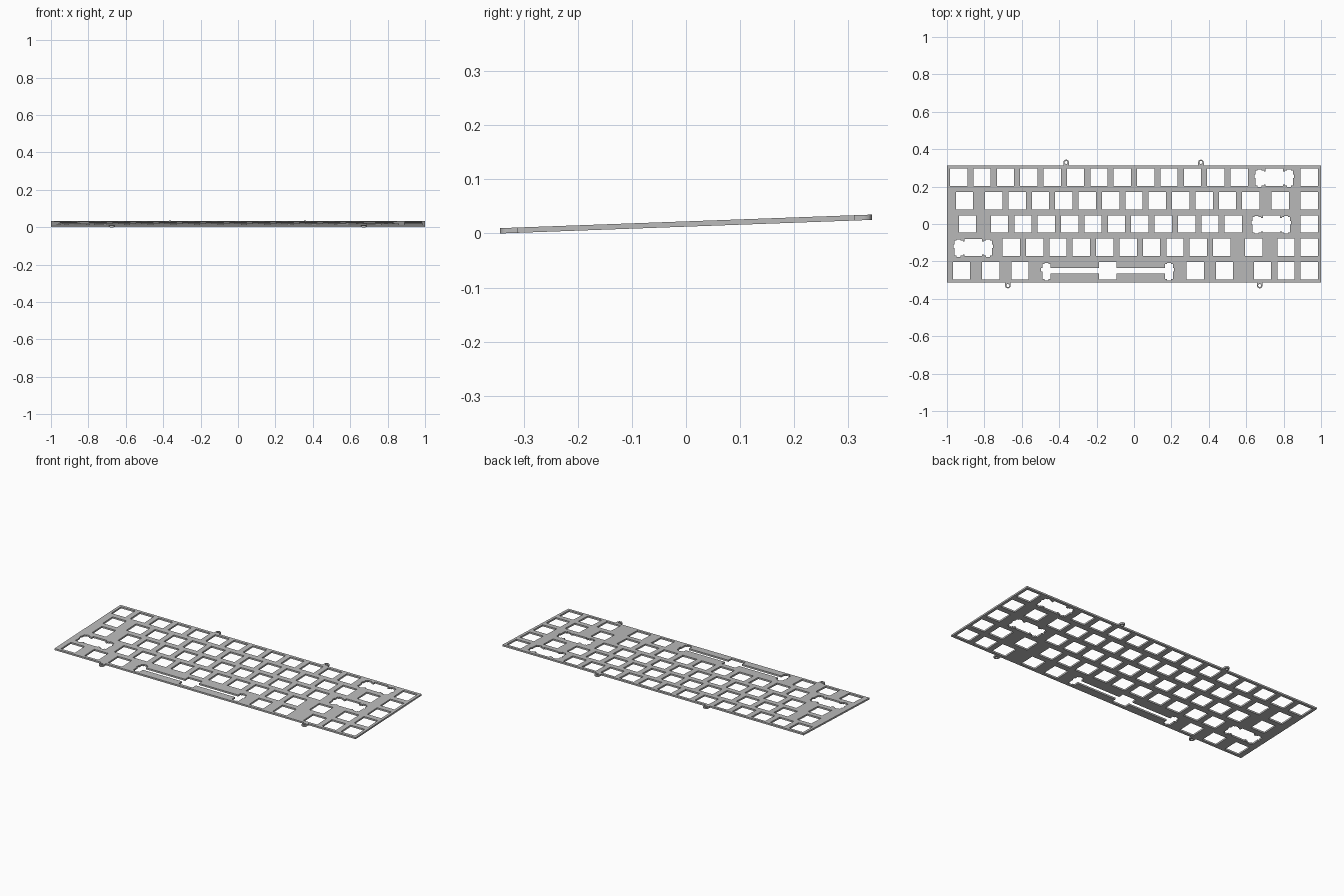
import bpy, bmesh, math

if "Cube" in bpy.data.objects:
    bpy.data.objects.remove(bpy.data.objects["Cube"])

U = 0.125              # one key unit
MM = U / 19.05         # one millimetre at model scale
HX, HY = 1.0, 0.3125   # plate half size
T = 0.0098             # thickness
SLOPE = 0.0365         # rise towards the back
TAB_Y, TAB_R, HOLE_R = 0.329, 0.015, 0.008

curve = bpy.data.curves.new("switch_plate", 'CURVE')
curve.dimensions = '2D'
curve.fill_mode = 'BOTH'
curve.extrude = T / 2


def loop(points):
    s = curve.splines.new('POLY')
    s.points.add(len(points) - 1)
    for p, (x, y) in zip(s.points, points):
        p.co = (x, y, 0, 1)
    s.use_cyclic_u = True


def arc(cx, cy, r, a0, a1, n):
    return [(cx + r * math.cos(a0 + (a1 - a0) * i / n),
             cy + r * math.sin(a0 + (a1 - a0) * i / n)) for i in range(n + 1)]


def tab(x, side):
    # rounded screw lug, walked counter-clockwise around the plate
    a0 = 0 if side > 0 else math.pi
    return ([(x + side * TAB_R, side * HY)]
            + arc(x, side * TAB_Y, TAB_R, a0, a0 + math.pi, 14)
            + [(x - side * TAB_R, side * HY)])


def switch(cx, cy):
    h = 7.05 * MM
    loop([(cx - h, cy - h), (cx + h, cy - h), (cx + h, cy + h), (cx - h, cy + h)])


def stabilised(cx, cy, offset, bar_top, bar_low):
    # switch hole joined by a bar to a stabiliser slot on each side (mm)
    o = offset
    right = [(7, 7), (7, bar_top), (o - 3.375, bar_top), (o - 3.375, 5.53),
             (o - 1.65, 5.53), (o - 1.65, 6.45), (o + 1.65, 6.45), (o + 1.65, 5.53),
             (o + 3.275, 5.53), (o + 3.275, 2.3), (o + 4.15, 2.3), (o + 4.15, -0.5),
             (o + 3.275, -0.5), (o + 3.275, -6.77), (o + 1.65, -6.77),
             (o + 1.65, -7.75), (o - 1.65, -7.75), (o - 1.65, -6.77),
             (o - 3.375, -6.77), (o - 3.375, bar_low), (7, bar_low), (7, -7)]
    pts = right + [(-x, y) for x, y in reversed(right)]
    loop([(cx + x * MM, cy + y * MM) for x, y in pts])


# plate outline with four lugs
tabs = [(-0.674, -1), (0.672, -1), (0.358, 1), (-0.363, 1)]
loop([(-HX, -HY)] + tab(*tabs[0]) + tab(*tabs[1]) + [(HX, -HY), (HX, HY)]
     + tab(*tabs[2]) + tab(*tabs[3]) + [(-HX, HY)])
for x, side in tabs:
    loop(arc(x, side * TAB_Y, HOLE_R, 0, math.tau * 15 / 16, 15))

# key rows from back to front: widths in key units, None-like gaps are negative
rows = [
    [1] * 13 + [2, 1],
    [1.5] + [1] * 12 + [1.5, 1],
    [1.75] + [1] * 11 + [2.25, 1],
    [2.25] + [1] * 10 + [1.75, 1, 1],
    [1.25] * 3 + [6.25] + [1.25] * 2 + [-0.5, 1, 1, 1],
]
for r, widths in enumerate(rows):
    x, y = -HX, (2 - r) * U
    for w in widths:
        cx = x + abs(w) * U / 2
        x += abs(w) * U
        if w < 0:
            continue
        if w > 6:
            stabilised(cx, y, 50, 2.3, -2.3)
        elif w >= 2:
            stabilised(cx, y, 11.94, 4.73, -5.97)
        else:
            switch(cx, y)

# turn the filled curve into a mesh and tilt it
tmp = bpy.data.objects.new("plate_curve", curve)
bpy.context.collection.objects.link(tmp)
bpy.context.view_layer.update()
mesh = bpy.data.meshes.new_from_object(
    tmp.evaluated_get(bpy.context.evaluated_depsgraph_get()))
bpy.data.objects.remove(tmp)

bm = bmesh.new()
bm.from_mesh(mesh)
bmesh.ops.remove_doubles(bm, verts=bm.verts, dist=1e-5)
bmesh.ops.recalc_face_normals(bm, faces=bm.faces)
for v in bm.verts:
    v.co.z += SLOPE * v.co.y
low = min(v.co.z for v in bm.verts)
for v in bm.verts:
    v.co.z -= low
for f in bm.faces:
    f.smooth = False
    f.material_index = 0
bm.to_mesh(mesh)
bm.free()

grey = bpy.data.materials.new("light_grey")
grey.diffuse_color = (0.5, 0.5, 0.5, 1)
grey.use_nodes = True
grey.node_tree.nodes["Principled BSDF"].inputs["Base Color"].default_value = grey.diffuse_color
mesh.materials.clear()
mesh.materials.append(grey)
mesh.name = "switch_plate"
plate = bpy.data.objects.new("switch_plate", mesh)
bpy.context.collection.objects.link(plate)
